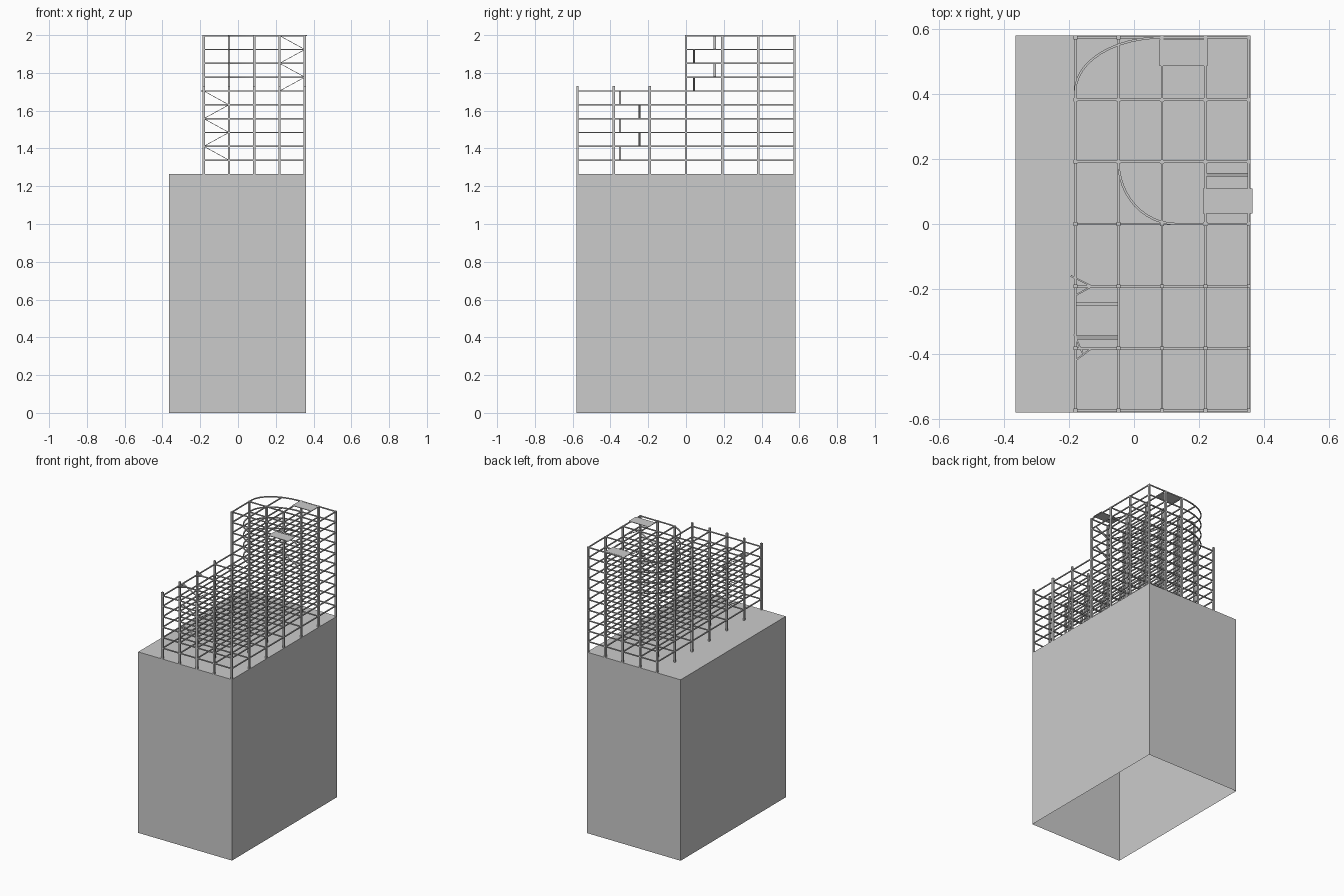
import bpy, bmesh, math
from mathutils import Vector, Matrix

if "Cube" in bpy.data.objects:
    bpy.data.objects.remove(bpy.data.objects["Cube"])

XS = [-0.181, -0.048, 0.086, 0.22, 0.354]
YS = [-0.575, -0.383, -0.192, 0.0, 0.192, 0.383, 0.575]
BASE, STEP = 1.265, 0.0732
COL, BEAM = 0.012, 0.007


def level(k):
    return BASE + STEP * k


def box(bm, x0, x1, y0, y1, z0, z1):
    m = Matrix.LocRotScale(Vector(((x0 + x1) / 2, (y0 + y1) / 2, (z0 + z1) / 2)), None,
                           Vector((x1 - x0, y1 - y0, z1 - z0)))
    bmesh.ops.create_cube(bm, size=1, matrix=m)


def bar(bm, a, b, width=BEAM, height=BEAM):
    # rectangular bar between two points, kept level across its width
    a, b = Vector(a), Vector(b)
    d = (b - a).normalized()
    side = Vector((0, 0, 1)).cross(d).normalized()
    up = d.cross(side)
    rot = Matrix((d, side, up)).transposed().to_4x4()
    m = Matrix.Translation((a + b) / 2) @ rot @ Matrix.Diagonal(((b - a).length, width, height, 1))
    bmesh.ops.create_cube(bm, size=1, matrix=m)


def finish(bm, name):
    me = bpy.data.meshes.new(name)
    bm.to_mesh(me)
    bm.free()
    ob = bpy.data.objects.new(name, me)
    bpy.context.collection.objects.link(ob)
    return ob


def arc(bm, cx, cy, rx, ry, a0, a1, z, n=12):
    # swept strip with a rectangular section along an elliptical arc
    rings = []
    for i in range(n + 1):
        t = math.radians(a0 + (a1 - a0) * i / n)
        h = BEAM / 2
        rings.append([bm.verts.new((cx + (rx + o) * math.cos(t), cy + (ry + o) * math.sin(t), z + v))
                      for o, v in ((-h, -h), (h, -h), (h, h), (-h, h))])
    for r, s in zip(rings, rings[1:]):
        for j in range(4):
            bm.faces.new((r[j], r[(j + 1) % 4], s[(j + 1) % 4], s[j]))
    bm.faces.new(rings[0][::-1])
    bm.faces.new(rings[-1])
    bmesh.ops.recalc_face_normals(bm, faces=bm.faces)


# solid lower block, open underneath
bm = bmesh.new()
box(bm, -0.365, 0.36, -0.581, 0.581, 0, BASE)
bm.faces.ensure_lookup_table()
bottom = [f for f in bm.faces if f.normal.z < -0.5 or f.calc_center_median().z < 0.01]
bmesh.ops.delete(bm, geom=bottom, context='FACES_ONLY')
finish(bm, "lower_block")

# columns: the tower part is full height, the rest stops above the terrace
bm = bmesh.new()
for i, x in enumerate(XS):
    for j, y in enumerate(YS):
        tall = j >= 4 or (j == 3 and i >= 2)
        if j == 6 and i < 2:
            tall = False
        h = COL / 2
        box(bm, x - h, x + h, y - h, y + h, BASE, 2.0 if tall else 1.73)
finish(bm, "columns")

# terrace floors: full beam grid
bm = bmesh.new()
for k in range(1, 7):
    z = level(k)
    for y in YS:
        bar(bm, (XS[0], y, z), (XS[-1], y, z))
    for x in XS:
        bar(bm, (x, YS[0], z), (x, YS[-1], z))
finish(bm, "terrace_beams")

# tower floors: grid trimmed to the two rounded corners
bm = bmesh.new()
for k in range(7, 11):
    z = min(level(k), 2.0 - BEAM / 2)
    for y, x0 in ((YS[3], 0.13), (YS[4], XS[0]), (YS[5], XS[0]), (YS[6], XS[2])):
        bar(bm, (x0, y, z), (XS[-1], y, z))
    for x, y0, y1 in zip(XS, (YS[4], YS[4], 0.01, 0, 0), (0.41, 0.552, 0.575, 0.575, 0.575)):
        bar(bm, (x, y0, z), (x, y1, z))
    arc(bm, XS[2], 0.41, XS[2] - XS[0], 0.165, 90, 180, z)
    arc(bm, 0.13, YS[4], 0.13 - XS[1], YS[4], 180, 270, z)
finish(bm, "tower_beams")


# zigzag stairs
def stairs(name, xa, xb, y_odd, y_even, first, last):
    bm = bmesh.new()
    for k in range(first, last):
        odd = k % 2
        y = y_odd if odd else y_even
        x0, x1 = (xa, xb) if odd else (xb, xa)
        bar(bm, (x0, y, level(k)), (x1, y, min(level(k + 1), 1.997)), 0.012, 0.003)
    finish(bm, name)


stairs("terrace_stairs", XS[1], XS[0], -0.35, -0.246, 1, 6)
stairs("tower_stairs", XS[4], XS[3], 0.152, 0.042, 6, 10)

# roof slabs
for name, x0, x1, y0, y1 in (("side_roof_slab", 0.213, 0.365, 0.032, 0.11),
                             ("back_roof_slab", 0.078, 0.226, 0.487, 0.569)):
    bm = bmesh.new()
    box(bm, x0, x1, y0, y1, 1.996, 2.0)
    finish(bm, name)

# small diagonal braces by the terrace stairs
bm = bmesh.new()
for a, b in (((-0.195, -0.16), (-0.13, -0.192)), ((-0.18, -0.22), (-0.13, -0.192)),
             ((-0.185, -0.34), (-0.155, -0.405)), ((-0.18, -0.42), (-0.13, -0.383))):
    bar(bm, (*a, level(6)), (*b, level(6)), 0.005, 0.005)
finish(bm, "corner_braces")
